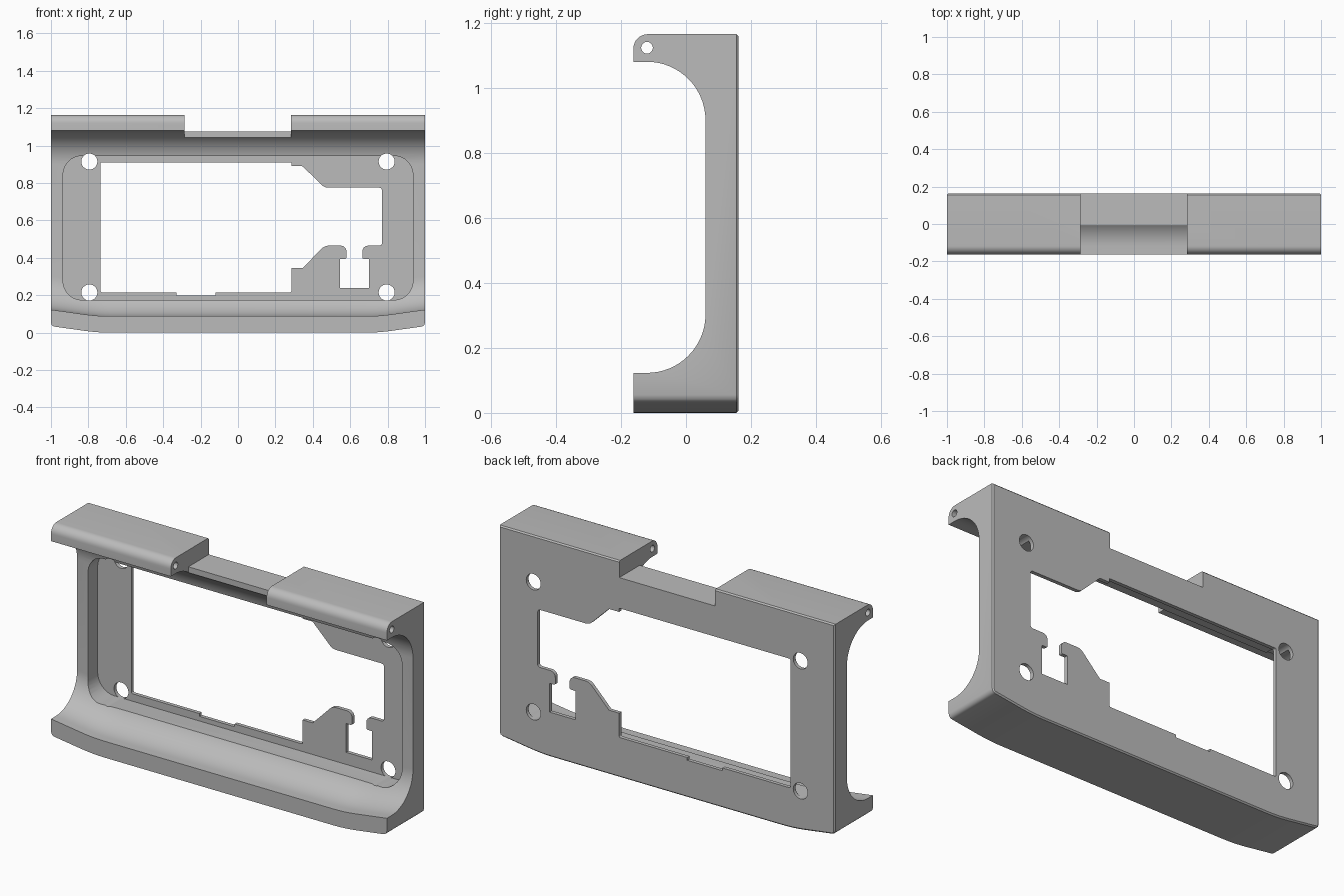
import bpy, bmesh
from math import sin, cos, pi, sqrt, radians
from mathutils import Vector

if "Cube" in bpy.data.objects:
    bpy.data.objects.remove(bpy.data.objects["Cube"])

FRONT, BACK, TOP, CHAMFER = -0.162, 0.162, 1.165, 0.007

grey = bpy.data.materials.new("light_grey")
grey.use_nodes = True
grey.diffuse_color = (0.5, 0.5, 0.5, 1)
grey.node_tree.nodes["Principled BSDF"].inputs["Base Color"].default_value = (0.5, 0.5, 0.5, 1)


def make_object(name, bm):
    bmesh.ops.recalc_face_normals(bm, faces=bm.faces)
    mesh = bpy.data.meshes.new(name)
    bm.to_mesh(mesh)
    bm.free()
    mesh.materials.append(grey)
    obj = bpy.data.objects.new(name, mesh)
    bpy.context.collection.objects.link(obj)
    return obj


def arc(cy, cz, r, start, end, steps):
    angles = [radians(start + (end - start) * i / steps) for i in range(steps + 1)]
    return [(cy + r * cos(a), cz + r * sin(a)) for a in angles]


def rounded(corners, steps=6):
    """Outline from (x, z, radius) corners, each radius filleted."""
    out = []
    for i, (x, z, r) in enumerate(corners):
        p = Vector((x, z))
        a = (Vector(corners[i - 1][:2]) - p).normalized()
        b = (Vector(corners[(i + 1) % len(corners)][:2]) - p).normalized()
        if r == 0:
            out.append(p)
            continue
        half = a.angle(b) / 2
        start, end = p + a * r / (sin(half) / cos(half)), p + b * r / (sin(half) / cos(half))
        centre = p + (a + b).normalized() * r / sin(half)
        for k in range(steps + 1):
            d = (start.lerp(end, k / steps) - centre).normalized()
            out.append(centre + d * r)
    return out


def prism(name, outline, y0, y1):
    bm = bmesh.new()
    face = bm.faces.new([bm.verts.new((x, y0, z)) for x, z in outline])
    moved = bmesh.ops.extrude_face_region(bm, geom=[face])["geom"]
    bmesh.ops.translate(bm, vec=(0, y1 - y0, 0),
                        verts=[v for v in moved if isinstance(v, bmesh.types.BMVert)])
    return make_object(name, bm)


def box_outline(x0, x1, z0, z1, r=0):
    return rounded([(x0, z0, r), (x1, z0, r), (x1, z1, r), (x0, z1, r)], 10)


def circle(x, z, r, n=32):
    return [(x + r * cos(2 * pi * i / n), z + r * sin(2 * pi * i / n)) for i in range(n)]


def rise(x):
    """Upward sweep of the lower lip towards both ends."""
    t = max(abs(x) - 0.68, 0)
    return 0.14 * (t * t / 0.28 if t < 0.14 else t - 0.07)


def section(x):
    """Side profile with the scooped front at position x."""
    t = max(abs(x) - 0.98, 0)
    low = rise(x) + 0.02 - sqrt(max(0.0004 - t * t, 0))
    lip = rise(x) + 0.088
    return ([(BACK - CHAMFER, low), (FRONT, low), (FRONT, lip)]
            + arc(-0.12, lip + 0.18, 0.18, -90, 0, 16)
            + arc(-0.12, 0.9, 0.18, 0, 90, 16)
            + [(FRONT, 1.08)]
            + arc(FRONT + 0.045, TOP - 0.045, 0.045, 180, 90, 8)
            + [(BACK - CHAMFER, TOP), (BACK, TOP - CHAMFER), (BACK, low + CHAMFER)])


# Frame body lofted along x
half = [0.68, 0.715, 0.75, 0.785, 0.82, 0.98, 0.985, 0.99, 0.996, 1]
bm = bmesh.new()
rings = []
for x in [-h for h in reversed(half)] + half:
    ring = []
    for y, z in section(x):
        inset = 1 - CHAMFER if y == BACK else 1
        ring.append(bm.verts.new((max(-inset, min(inset, x)), y, z)))
    rings.append(ring)
for a, b in zip(rings, rings[1:]):
    for i in range(len(a)):
        bm.faces.new((a[i - 1], a[i], b[i], b[i - 1]))
for ring in (rings[0], rings[-1]):
    bm.faces.new(ring[:-2])
    bm.faces.new((ring[-3], ring[-2], ring[-1], ring[0]))
bmesh.ops.remove_doubles(bm, verts=bm.verts, dist=0.00001)
bmesh.ops.dissolve_degenerate(bm, edges=bm.edges, dist=0.00001)
frame = make_object("mounting_frame", bm)

# Pocket, leaving a thin back plate
cutters = [prism("pocket_cutter", box_outline(-0.935, 0.935, 0.175, 0.945, 0.1), -0.4, 0.142)]

# Window with clips and tabs
window = [(-0.735, 0.215, 0.008), (-0.33, 0.215, 0), (-0.33, 0.2, 0), (-0.12, 0.2, 0),
          (-0.12, 0.215, 0), (0.285, 0.215, 0.008), (0.285, 0.345, 0), (0.345, 0.345, 0.01),
          (0.463, 0.465, 0.05), (0.58, 0.465, 0.03), (0.58, 0.395, 0.008), (0.545, 0.395, 0),
          (0.545, 0.24, 0), (0.7, 0.24, 0), (0.7, 0.395, 0), (0.665, 0.395, 0.008),
          (0.665, 0.465, 0.03), (0.77, 0.465, 0.015), (0.77, 0.775, 0.015), (0.463, 0.775, 0.05),
          (0.345, 0.89, 0.01), (0.285, 0.89, 0), (0.285, 0.91, 0), (-0.735, 0.91, 0.008)]
cutters.append(prism("window_cutter", rounded(window), 0.1, 0.3))

# Screw holes
for x in (-0.795, 0.795):
    for z in (0.215, 0.915):
        cutters.append(prism("screw_hole_cutter", circle(x, z, 0.043), -0.3, 0.3))

# Gap between the two top lugs
cutters.append(prism("gap_cutter", box_outline(-0.287, 0.284, 1.075, 1.3), -0.4, 0.4))
cutters.append(prism("gap_front_cutter", box_outline(-0.287, 0.284, 0.98, 1.3), -0.4, -0.012))

# Hinge pin hole running along the lugs
pin = prism("pin_hole_cutter", circle(0, 0, 0.018, 20), -1.2, 1.2)
pin.rotation_euler = (0, 0, pi / 2)
pin.location = (0, -0.12, 1.123)
cutters.append(pin)

bpy.ops.object.select_all(action='DESELECT')
bpy.context.view_layer.objects.active = frame
frame.select_set(True)
for cutter in cutters:
    cutter.hide_render = True
    mod = frame.modifiers.new("cut", 'BOOLEAN')
    mod.operation, mod.solver, mod.object = 'DIFFERENCE', 'EXACT', cutter
    bpy.ops.object.modifier_apply(modifier=mod.name)
    bpy.data.objects.remove(cutter)
bpy.ops.object.shade_smooth_by_angle(angle=radians(30))
